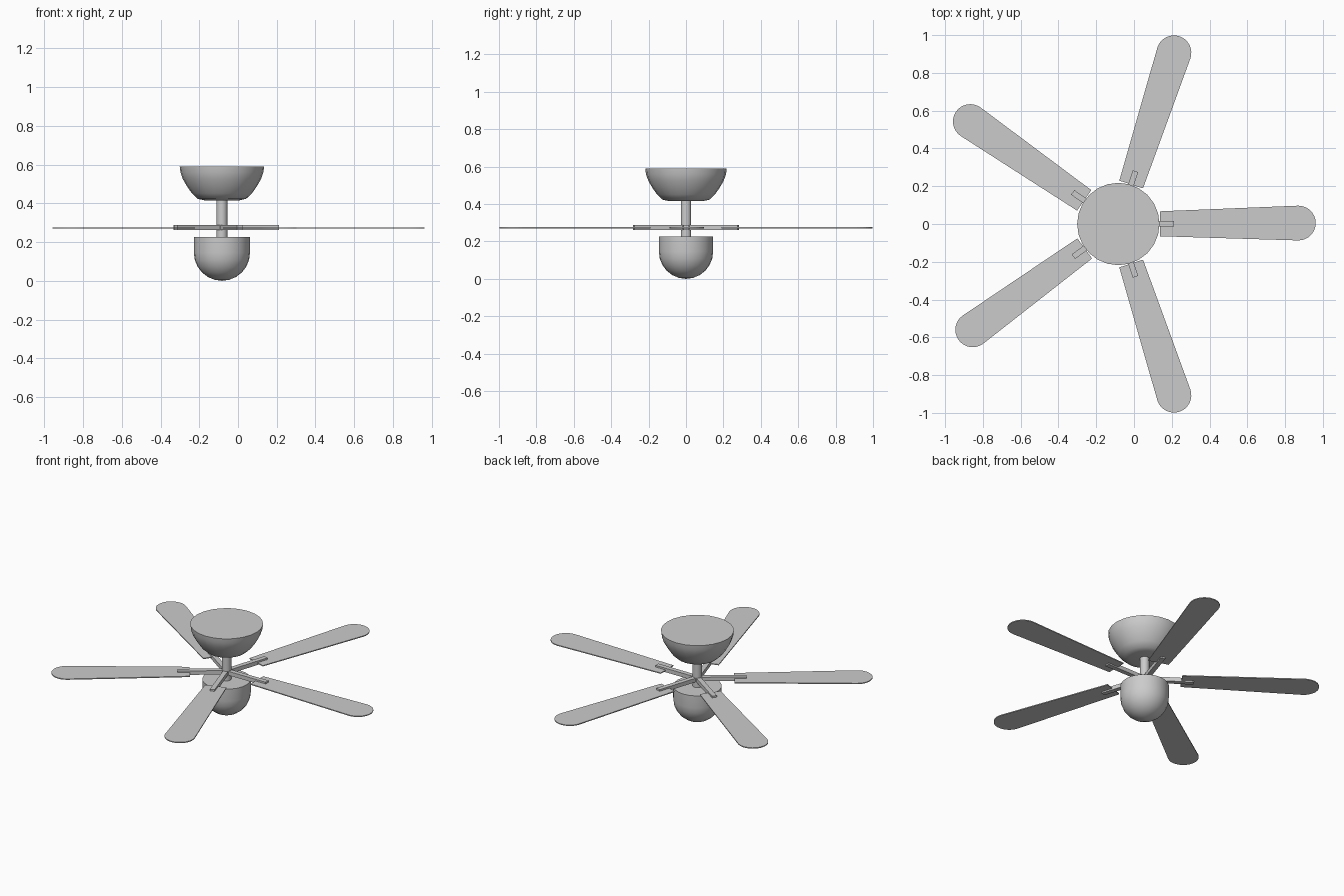
import bpy
from math import sin, cos, pi, radians

if "Cube" in bpy.data.objects:
    bpy.data.objects.remove(bpy.data.objects["Cube"])

CX = -0.083  # fan axis
SEG = 24


def make(name, verts, faces, angle=None):
    me = bpy.data.meshes.new(name)
    me.from_pydata(verts, [], faces)
    me.update()
    ob = bpy.data.objects.new(name, me)
    bpy.context.collection.objects.link(ob)
    ob.location.x = CX
    if angle is not None:
        ob.rotation_euler.z = radians(angle)
    return ob


def lathe(name, profile):
    """Revolve (radius, z) points, listed bottom to top, with capped ends."""
    n = len(profile)
    verts = [(r * cos(2 * pi * i / SEG), r * sin(2 * pi * i / SEG), z)
             for r, z in profile for i in range(SEG)]
    faces = [(j * SEG + i, j * SEG + (i + 1) % SEG,
              (j + 1) * SEG + (i + 1) % SEG, (j + 1) * SEG + i)
             for j in range(n - 1) for i in range(SEG)]
    faces.append(tuple(reversed(range(SEG))))
    faces.append(tuple(range((n - 1) * SEG, n * SEG)))
    ob = make(name, verts, faces)
    bpy.context.view_layer.objects.active = ob
    ob.select_set(True)
    bpy.ops.object.shade_smooth_by_angle(angle=radians(35))
    ob.select_set(False)
    return ob


def slab(name, outline, z0, z1, angle):
    """Extrude a counter-clockwise outline between two heights."""
    n = len(outline)
    verts = [(x, y, z) for z in (z0, z1) for x, y in outline]
    faces = [tuple(reversed(range(n))), tuple(range(n, 2 * n))]
    faces += [(i, (i + 1) % n, n + (i + 1) % n, n + i) for i in range(n)]
    return make(name, verts, faces, angle)


# Ceiling canopy, down rod and light bowl
lathe("ceiling_canopy", [(0.09, 0.415), (0.125, 0.423), (0.155, 0.451),
                         (0.18, 0.487), (0.202, 0.525), (0.214, 0.56), (0.218, 0.59)])
lathe("down_rod", [(0.028, 0.20), (0.028, 0.43)])
dome = [(0.145 * sin(a), 0.145 - 0.145 * cos(a))
        for a in (radians(d) for d in (1, 15, 30, 45, 60, 75, 90))]
lathe("light_bowl", dome + [(0.145, 0.225)])

# Five tapered blades with rounded tips, each on a bracket arm
tip = [(0.953 + 0.092 * cos(a), 0.092 * sin(a))
       for a in (-pi / 2 + pi * i / 16 for i in range(17))]
blade = [(0.22, 0.066), (0.22, -0.066)] + tip
arm = [(0.0, -0.015), (0.294, -0.015), (0.294, 0.015), (0.0, 0.015)]
for k, ang in enumerate((0.3, 72, 145.3, 216, 288)):
    slab(f"blade_{k + 1}", blade, 0.27, 0.276, ang)
    slab(f"blade_arm_{k + 1}", arm, 0.261, 0.287, ang)
